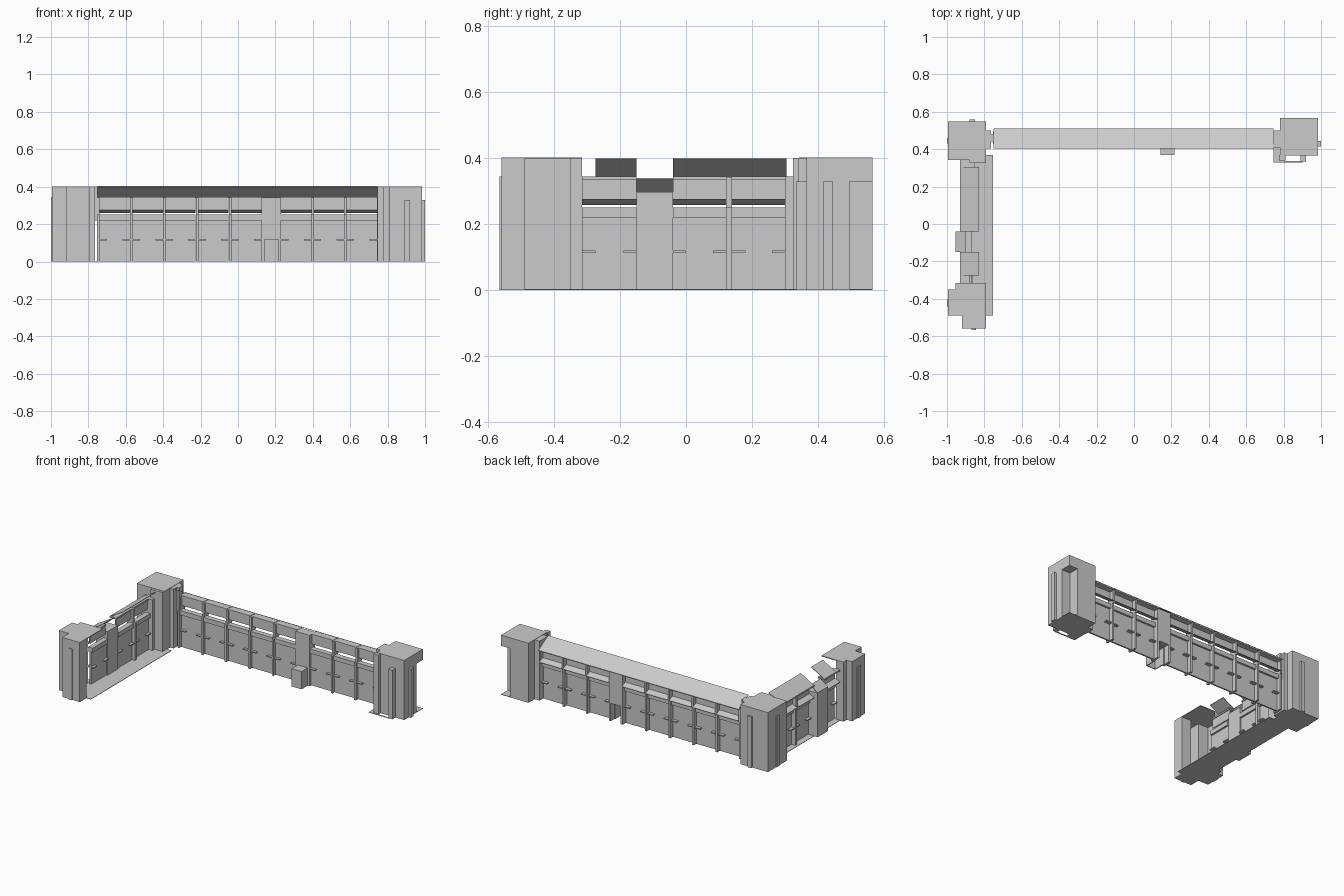
import bpy, bmesh

if "Cube" in bpy.data.objects:
    bpy.data.objects.remove(bpy.data.objects["Cube"])

mat = bpy.data.materials.new("plain grey")
mat.diffuse_color = (0.6, 0.6, 0.6, 1)
mat.use_nodes = True
mat.node_tree.nodes["Principled BSDF"].inputs["Base Color"].default_value = mat.diffuse_color


def finish(bm, name, fix=True):
    if fix:
        bmesh.ops.recalc_face_normals(bm, faces=bm.faces)
    me = bpy.data.meshes.new(name)
    bm.to_mesh(me)
    bm.free()
    me.materials.append(mat)
    ob = bpy.data.objects.new(name, me)
    bpy.context.collection.objects.link(ob)
    return ob


def add_prism(bm, pts, z0, z1):
    """Vertical prism over a plan outline."""
    lo = [bm.verts.new((x, y, z0)) for x, y in pts]
    hi = [bm.verts.new((x, y, z1)) for x, y in pts]
    bm.faces.new(lo[::-1])
    bm.faces.new(hi)
    n = len(pts)
    for i in range(n):
        j = (i + 1) % n
        bm.faces.new((lo[i], lo[j], hi[j], hi[i]))


def rect(x0, x1, y0, y1):
    return [(x0, y0), (x1, y0), (x1, y1), (x0, y1)]


def prism(name, pts, z0, z1):
    bm = bmesh.new()
    add_prism(bm, pts, z0, z1)
    return finish(bm, name)


def box(name, x0, x1, y0, y1, z0, z1):
    return prism(name, rect(x0, x1, y0, y1), z0, z1)


class Wall:
    """Wall run: u along the wall, v from the inner edge outwards."""

    def __init__(self, name, place):
        self.name, self.place = name, place

    def box(self, bm, u0, u1, v0, v1, z0, z1):
        pts = [self.place(u, v) for u, v in rect(u0, u1, v0, v1)]
        add_prism(bm, pts, z0, z1)

    def slope(self, part, u0, u1, v0, z0, v1, z1, t=0.004):
        """Thin sloping slab from (v0, z0) down to (v1, z1)."""
        bm = bmesh.new()
        ends = []
        for u in (u0, u1):
            ends.append([bm.verts.new((*self.place(u, v), z)) for v, z in
                         ((v0, z0), (v1, z1), (v1, z1 - t), (v0, z0 - t))])
        a, b = ends
        bm.faces.new(a)
        bm.faces.new(b[::-1])
        for i in range(4):
            j = (i + 1) % 4
            bm.faces.new((a[i], a[j], b[j], b[i]))
        finish(bm, self.name + part)

    def bays(self, spans):
        panels, shelves, beams = bmesh.new(), bmesh.new(), bmesh.new()
        for a, b in spans:
            self.box(panels, a, b, 0.047, 0.057, 0, 0.22)       # lower panel
            self.box(panels, a, b, 0.055, 0.062, 0.275, 0.335)  # upper panel
            self.box(beams, a, b, 0.035, 0.07, 0.22, 0.25)      # middle beam
            self.box(beams, a, b, 0.05, 0.1, 0.335, 0.345)      # top beam
            for s, e in ((a, a + 0.04), (b - 0.04, b)):         # short shelves
                self.box(shelves, s, e, 0.03, 0.078, 0.113, 0.12)
            self.slope("_ledge", a, b, 0.055, 0.28, 0.1, 0.262)
        finish(panels, self.name + "_panels")
        finish(beams, self.name + "_beams")
        finish(shelves, self.name + "_shelves")

    def pillars(self, spans):
        bm = bmesh.new()
        for a, b in spans:
            self.box(bm, a, b, 0.025, 0.085, 0, 0.25)
            self.box(bm, a, b, 0.04, 0.09, 0.25, 0.343)
        finish(bm, self.name + "_pillars")


# Long back wall
back = Wall("back_wall", lambda u, v: (u, 0.405 + v))
starts = [-0.74 + 0.176 * i for i in range(5)] + [0.23, 0.405, 0.58]
back.bays([(s, s + 0.162) for s in starts])
back.pillars([(s - 0.013, s) for s in starts if s not in (0.23,)] + [(0.742, 0.755)])
back.slope("_roof", -0.75, 0.745, 0.0, 0.403, 0.105, 0.343)

# Solid bay above the doorway, and the porch
box("door_bay_upper", 0.126, 0.23, 0.435, 0.495, 0.12, 0.343)
box("door_bay_left", 0.126, 0.142, 0.435, 0.495, 0, 0.12)
box("door_bay_right", 0.216, 0.23, 0.435, 0.495, 0, 0.12)
box("porch_front", 0.142, 0.216, 0.37, 0.376, 0, 0.12)
box("porch_left", 0.142, 0.148, 0.376, 0.455, 0, 0.12)
box("porch_right", 0.21, 0.216, 0.376, 0.455, 0, 0.12)
box("porch_top", 0.142, 0.216, 0.37, 0.455, 0.115, 0.12)

# Left wing wall
wing = Wall("wing_wall", lambda u, v: (-0.83 - v, u))
wing.bays([(-0.315, -0.15), (-0.04, 0.122), (0.14, 0.3)])
wing.pillars([(0.122, 0.14)])
wing.slope("_roof_front", -0.275, -0.15, 0.0, 0.4, 0.1, 0.343)
wing.slope("_roof_back", -0.04, 0.305, 0.0, 0.4, 0.1, 0.343)
box("wing_buttress", -0.955, -0.87, -0.15, -0.04, 0, 0.297)
wing.slope("_buttress_roof", -0.15, -0.04, 0.07, 0.34, 0.125, 0.3)

# Ground plates
box("wing_floor", -0.93, -0.755, -0.49, 0.37, 0, 0.003)
box("right_floor", 0.745, 0.805, 0.33, 0.46, 0, 0.003)

# Front left tower: open on the inside
path = [(-0.86, -0.49), (-0.79, -0.49), (-0.79, -0.56), (-0.92, -0.56), (-0.92, -0.49),
        (-0.995, -0.49), (-0.995, -0.35), (-0.955, -0.35), (-0.955, -0.315), (-0.90, -0.315)]
bm = bmesh.new()
lo = [bm.verts.new((x, y, 0)) for x, y in path]
hi = [bm.verts.new((x, y, 0.398)) for x, y in path]
for i in range(len(path) - 1):
    bm.faces.new((lo[i + 1], lo[i], hi[i], hi[i + 1]))
finish(bm, "front_tower_walls", fix=False)
outline = path[1:-1] + [(-0.79, -0.315)]
prism("front_tower_cap", outline, 0.397, 0.402)
prism("front_tower_floor", outline, 0, 0.003)
box("front_tower_strip", -0.87, -0.845, -0.566, -0.558, 0, 0.345)
box("front_tower_side_strip", -1.0, -0.993, -0.44, -0.405, 0, 0.345)

# Back left tower
box("back_tower", -0.995, -0.79, 0.342, 0.548, 0, 0.402)
box("back_tower_strip", -0.88, -0.85, 0.546, 0.56, 0, 0.345)
box("back_tower_side_strip", -1.0, -0.993, 0.43, 0.46, 0, 0.345)
box("wing_corner_column", -0.88, -0.79, 0.325, 0.37, 0, 0.4)
box("wing_end_pillar", -0.93, -0.85, 0.3, 0.345, 0, 0.345)
box("back_corner_column", -0.795, -0.765, 0.405, 0.50, 0, 0.4)
box("back_corner_pillar", -0.77, -0.75, 0.44, 0.48, 0.22, 0.4)

# Right tower: square cap over a body with a notched outer corner
prism("right_tower", [(0.78, 0.365), (0.985, 0.365), (0.985, 0.495), (0.92, 0.495),
                      (0.92, 0.566), (0.78, 0.566)], 0, 0.332)
box("right_tower_cap", 0.78, 0.985, 0.365, 0.566, 0.33, 0.402)
box("right_tower_floor", 0.78, 0.985, 0.365, 0.566, 0, 0.003)
box("right_tower_side_strip", 0.983, 1.0, 0.415, 0.445, 0, 0.33)
box("right_tower_front_strip", 0.89, 0.92, 0.333, 0.367, 0, 0.33)
box("right_front_slab", 0.75, 0.90, 0.33, 0.338, 0, 0.003)
box("right_corner_column", 0.775, 0.81, 0.34, 0.37, 0, 0.4)
box("right_corner_pillar", 0.745, 0.782, 0.41, 0.50, 0, 0.4)
